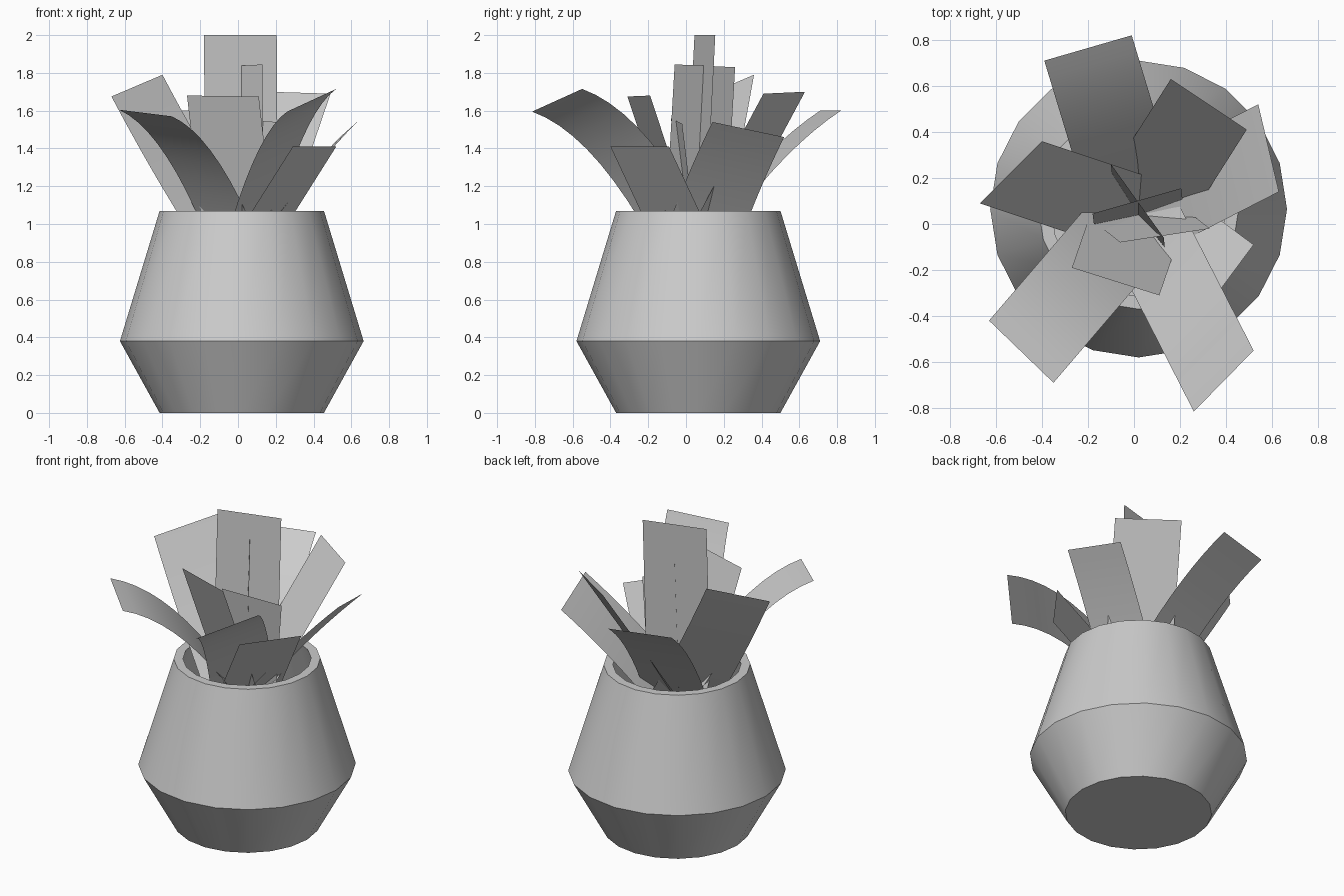
import bpy, math
from mathutils import Vector

if "Cube" in bpy.data.objects:
    bpy.data.objects.remove(bpy.data.objects["Cube"])

SIDES = 20
BASE = Vector((0.02, 0.04, 0.8))


def make_object(name, verts, faces, angle):
    mesh = bpy.data.meshes.new(name)
    mesh.from_pydata(verts, [], faces)
    mesh.update()
    obj = bpy.data.objects.new(name, mesh)
    bpy.context.collection.objects.link(obj)
    bpy.ops.object.select_all(action='DESELECT')
    obj.select_set(True)
    bpy.context.view_layer.objects.active = obj
    bpy.ops.object.shade_smooth_by_angle(angle=math.radians(angle))
    return obj


# Hollow pot: outer wall, rim, inner wall and floor as one lathed profile
profile = [(0.435, 0.0), (0.645, 0.38), (0.435, 1.07),
           (0.38, 1.07), (0.585, 0.38), (0.40, 0.05)]
verts, faces = [], []
for r, z in profile:
    for i in range(SIDES):
        a = 2 * math.pi * i / SIDES
        verts.append((0.02 + r * math.cos(a), 0.065 + r * math.sin(a), z))
for k in range(len(profile) - 1):
    for i in range(SIDES):
        j = (i + 1) % SIDES
        faces.append((k * SIDES + i, k * SIDES + j,
                      (k + 1) * SIDES + j, (k + 1) * SIDES + i))
faces.append(tuple(reversed(range(SIDES))))
faces.append(tuple((len(profile) - 1) * SIDES + i for i in range(SIDES)))
make_object("pot", verts, faces, 30)


# Leaf: constant-width strip swept from the plant base to its two tip corners
def leaf(name, left, right, bow, steps=10):
    left, right = Vector(left), Vector(right)
    tip, half = (left + right) / 2, (right - left) / 2
    ctrl = (BASE + tip) / 2 + Vector((0, 0, 2 * bow))
    pts = []
    for i in range(steps + 1):
        t = i / steps
        p = BASE * (1 - t) ** 2 + ctrl * 2 * t * (1 - t) + tip * t * t
        pts += [p - half, p + half]
    quads = [(2 * i, 2 * i + 1, 2 * i + 3, 2 * i + 2) for i in range(steps)]
    make_object(name, pts, quads, 60)


# Tip corners and upward bow of every leaf
leaves = {
    "leaf_back": ((-0.39, 0.71, 1.6), (-0.01, 0.82, 1.6), 0.08),
    "leaf_back_right": ((0.16, 0.63, 1.7), (0.49, 0.41, 1.69), 0.0),
    "leaf_right": ((0.54, 0.52, 1.46), (0.63, 0.14, 1.54), 0.03),
    "leaf_right_short": ((0.52, -0.09, 1.41), (0.29, -0.40, 1.41), 0.0),
    "leaf_front_right": ((0.52, -0.55, 1.715), (0.26, -0.815, 1.595), 0.15),
    "leaf_front_left": ((-0.35, -0.69, 1.57), (-0.63, -0.42, 1.605), 0.14),
    "leaf_back_left": ((-0.67, 0.09, 1.675), (-0.40, 0.36, 1.79), -0.03),
    "leaf_centre_tall": ((-0.18, 0.045, 2.0), (0.205, 0.155, 2.0), 0.0),
    "leaf_centre_front": ((0.11, -0.31, 1.675), (-0.27, -0.19, 1.68), 0.0),
    "leaf_centre_cross": ((-0.10, 0.26, 1.83), (0.13, -0.06, 1.845), 0.0),
    "leaf_centre_short": ((-0.06, -0.08, 1.56), (0.33, -0.02, 1.53), 0.0),
}
for name, (left, right, bow) in leaves.items():
    leaf(name, left, right, bow)
